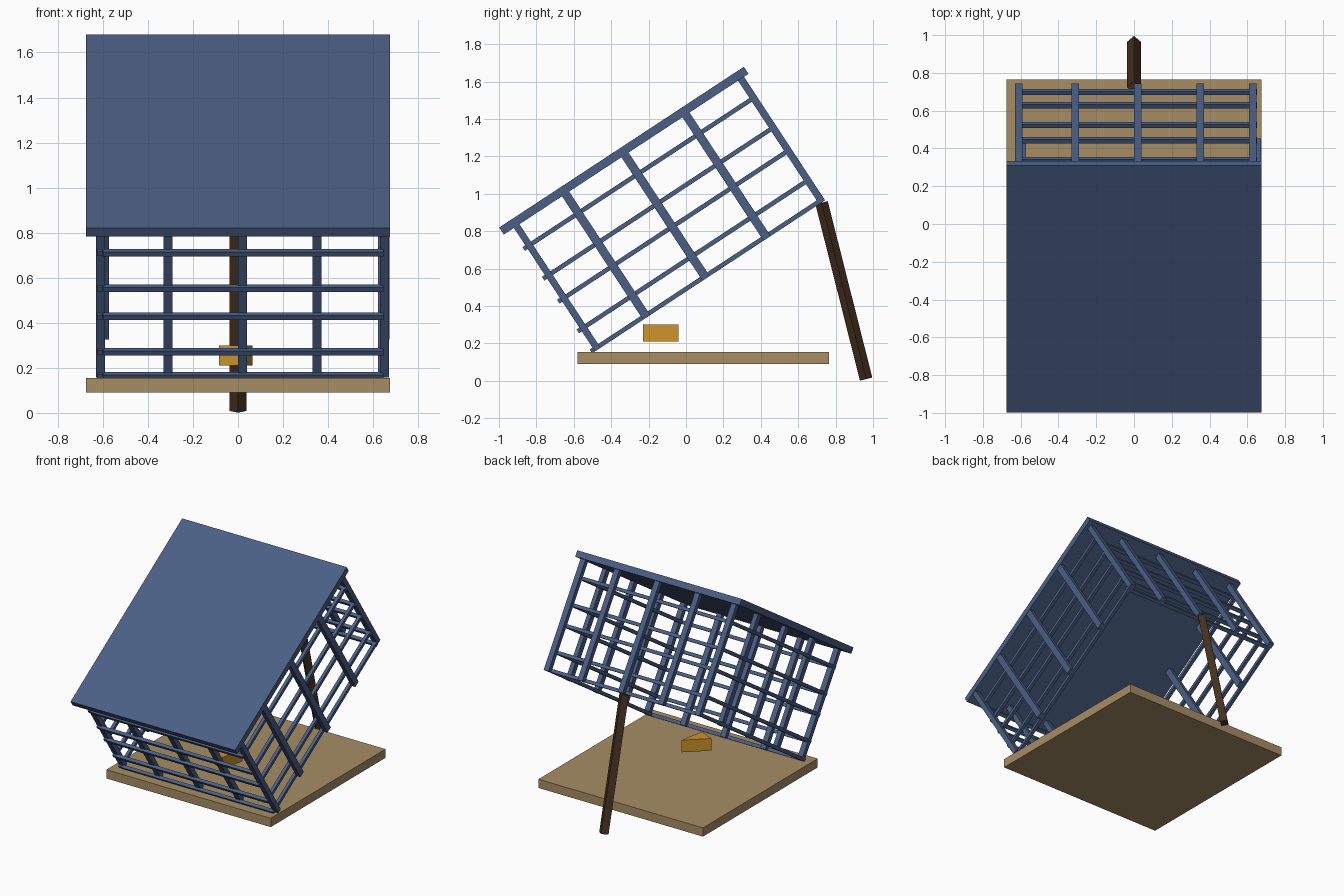
import bpy, bmesh, math
from mathutils import Matrix, Vector

if "Cube" in bpy.data.objects:
    bpy.data.objects.remove(bpy.data.objects["Cube"])


def material(name, rgb):
    m = bpy.data.materials.new(name)
    m.diffuse_color = (*rgb, 1)
    m.use_nodes = True
    m.node_tree.nodes["Principled BSDF"].inputs["Base Color"].default_value = m.diffuse_color
    return m


BLUE = material("blue paint", (0.07, 0.115, 0.235))
TAN = material("pale wood", (0.38, 0.27, 0.13))
DARK = material("dark wood", (0.06, 0.03, 0.014))
GOLD = material("cheese", (0.6, 0.29, 0.025))

# Tilted cage frame: local y runs along the side, local z runs up to the roof
TILT = Matrix.Translation((0, -0.49, 0.155)) @ Matrix.Rotation(math.radians(33.3), 4, 'X')


def finish(name, bm, mat, matrix=Matrix()):
    bmesh.ops.recalc_face_normals(bm, faces=bm.faces)
    me = bpy.data.meshes.new(name)
    bm.to_mesh(me)
    bm.free()
    me.materials.append(mat)
    ob = bpy.data.objects.new(name, me)
    ob.matrix_world = matrix
    bpy.context.collection.objects.link(ob)
    return ob


def box(name, x, y, z, mat, matrix=Matrix()):
    bm = bmesh.new()
    bmesh.ops.create_cube(bm, size=1)
    for v in bm.verts:
        v.co = [a + (b - a) * (c + 0.5) for (a, b), c in zip((x, y, z), v.co)]
    return finish(name, bm, mat, matrix)


def prism(name, outline, z0, z1, mat, matrix=Matrix()):
    bm = bmesh.new()
    face = bm.faces.new([bm.verts.new((x, y, z0)) for x, y in outline])
    top = bmesh.ops.extrude_face_region(bm, geom=[face])["geom"]
    for v in top:
        if isinstance(v, bmesh.types.BMVert):
            v.co.z = z1
    return finish(name, bm, mat, matrix)


# Base board and roof panel
box("base_board", (-0.675, 0.675), (-0.58, 0.765), (0.09, 0.155), TAN)
box("roof_panel", (-0.675, 0.675), (-0.06, 1.505), (0.79, 0.835), BLUE, TILT)

# Front and back posts
for x in (-0.61, -0.31, 0.02, 0.35, 0.65):
    box("front_post", (x - 0.02, x + 0.02), (0.004, 0.04), (0, 0.795), BLUE, TILT)
for x in (-0.61, -0.31, 0.02, 0.35, 0.628):
    box("back_post", (x - 0.02, x + 0.02), (1.438, 1.476), (0, 0.795), BLUE, TILT)

# Side posts
for y in (0.335, 0.715, 1.105):
    box("left_post", (-0.605, -0.572), (y - 0.023, y + 0.023), (0, 0.795), BLUE, TILT)
    box("right_post", (0.64, 0.673), (y - 0.023, y + 0.023), (0, 0.795), BLUE, TILT)

# Rails around all four sides
for z in (0.012, 0.14, 0.33, 0.477, 0.667):
    span = (z - 0.012, z + 0.012)
    box("front_rail", (-0.6, 0.645), (-0.014, 0.01), span, BLUE, TILT)
    box("back_rail", (-0.62, 0.65), (1.418, 1.442), span, BLUE, TILT)
    box("left_rail", (-0.625, -0.601), (-0.01, 1.46), span, BLUE, TILT)
    box("right_rail", (0.622, 0.646), (-0.01, 1.46), span, BLUE, TILT)

# Prop stick: square section turned on its corner
foot, head = Vector((0, 0.963, 0.009)), Vector((0, 0.725, 0.952))
lean = math.atan2(foot.y - head.y, head.z - foot.z)
prism("prop_stick", [(0.038, 0), (0, 0.034), (-0.038, 0), (0, -0.034)], 0, (head - foot).length,
      DARK, Matrix.Translation(foot) @ Matrix.Rotation(lean, 4, 'X'))

# Bait wedge
prism("cheese_wedge", [(0.065, -0.04), (-0.085, -0.178), (0.03, -0.23)], 0.21, 0.3, GOLD)
